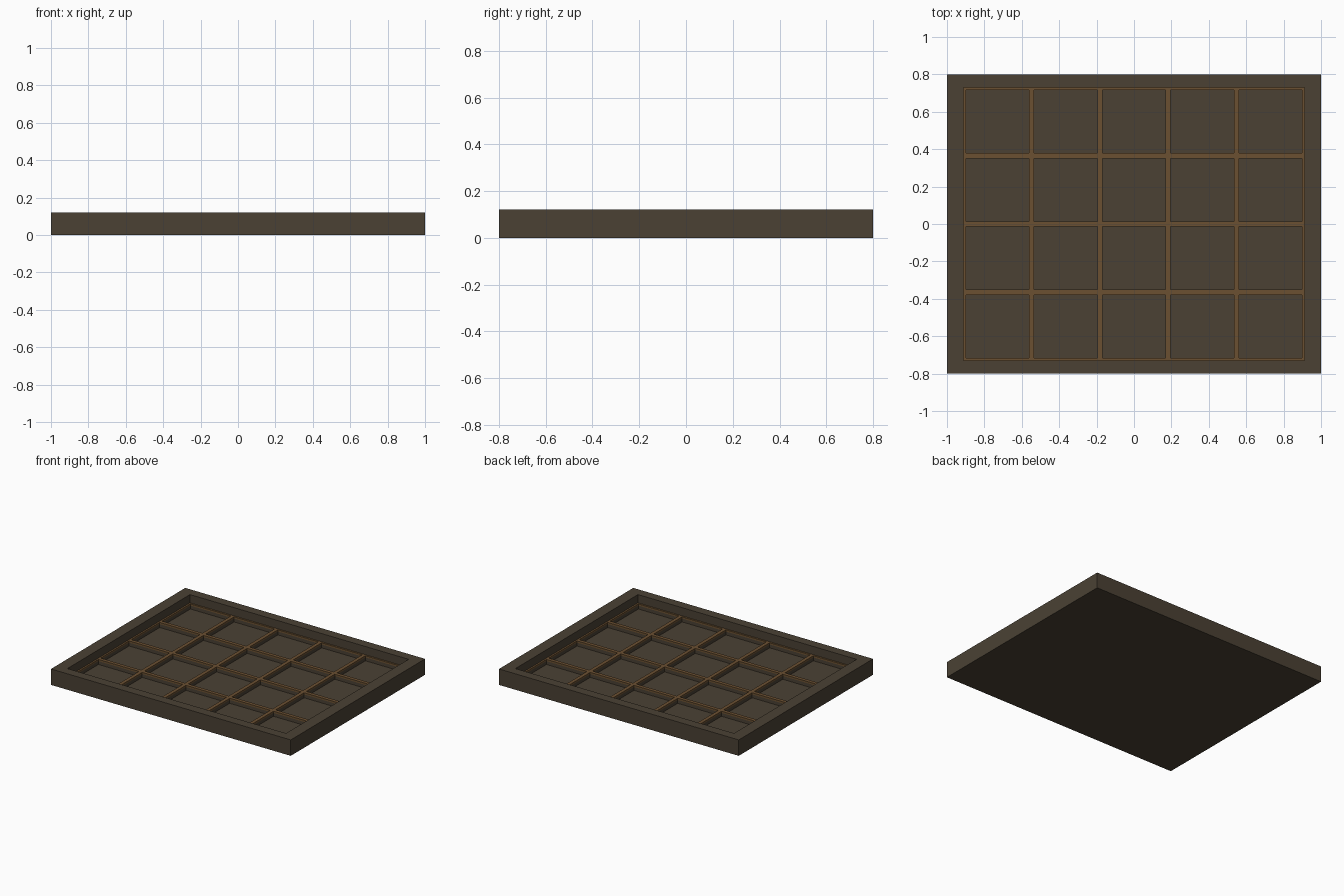
import bpy, bmesh

if "Cube" in bpy.data.objects:
    bpy.data.objects.remove(bpy.data.objects["Cube"])


def material(name, rgb):
    m = bpy.data.materials.new(name)
    m.diffuse_color = (*rgb, 1.0)
    m.use_nodes = True
    m.node_tree.nodes["Principled BSDF"].inputs["Base Color"].default_value = m.diffuse_color
    return m


DARK = material("dark brown", (0.069, 0.053, 0.034))
TAN = material("warm brown", (0.147, 0.080, 0.031))

HX, HY, TOP = 1.0, 0.8, 0.12       # outer half sizes and height
IX, IY = 0.912, 0.73               # half sizes of the opening
FLOOR, RIB, CAP = 0.02, 0.058, 0.045
PITCH, HALF = 0.365, 0.169         # pocket spacing and half size


def finish(bm, name, mat):
    bmesh.ops.remove_doubles(bm, verts=bm.verts, dist=1e-5)
    bmesh.ops.recalc_face_normals(bm, faces=bm.faces)
    me = bpy.data.meshes.new(name)
    bm.to_mesh(me)
    bm.free()
    me.materials.append(mat)
    ob = bpy.data.objects.new(name, me)
    bpy.context.collection.objects.link(ob)
    return ob


def quad(bm, *pts):
    bm.faces.new([bm.verts.new(p) for p in pts])


# Tray: nested rectangles bridged into a rim, inner wall and floor
bm = bmesh.new()
rings = []
for x, y, z in ((HX, HY, 0), (HX, HY, TOP), (IX, IY, TOP), (IX, IY, FLOOR)):
    rings.append([bm.verts.new((sx * x, sy * y, z))
                  for sx, sy in ((-1, -1), (1, -1), (1, 1), (-1, 1))])
bm.faces.new(rings[0][::-1])
bm.faces.new(rings[-1])
for a, b in zip(rings, rings[1:]):
    for i in range(4):
        j = (i + 1) % 4
        bm.faces.new((a[i], a[j], b[j], b[i]))
finish(bm, "tray", DARK)


# Divider grid: alternating rib and pocket strips in x and y
def lines(count, limit):
    out = [-limit]
    for i in range(count):
        c = (i - (count - 1) / 2) * PITCH
        out += [c - HALF, c + HALF]
    return out + [limit]


def lattice(name, z0, z1, mat, with_top):
    bm = bmesh.new()
    xs, ys = lines(5, IX), lines(4, IY)
    for i in range(len(xs) - 1):
        for j in range(len(ys) - 1):
            xa, xb, ya, yb = xs[i], xs[i + 1], ys[j], ys[j + 1]
            if i % 2 and j % 2:        # pocket: only its four walls
                c = [(xa, ya), (xb, ya), (xb, yb), (xa, yb)]
                for k in range(4):
                    p, q = c[k], c[(k + 1) % 4]
                    quad(bm, (*p, z0), (*p, z1), (*q, z1), (*q, z0))
            elif with_top:             # rib: flat top
                quad(bm, (xa, ya, z1), (xb, ya, z1), (xb, yb, z1), (xa, yb, z1))
    return finish(bm, name, mat)


lattice("pocket_walls", FLOOR, CAP, DARK, False)
lattice("divider_strips", CAP, RIB, TAN, True)
